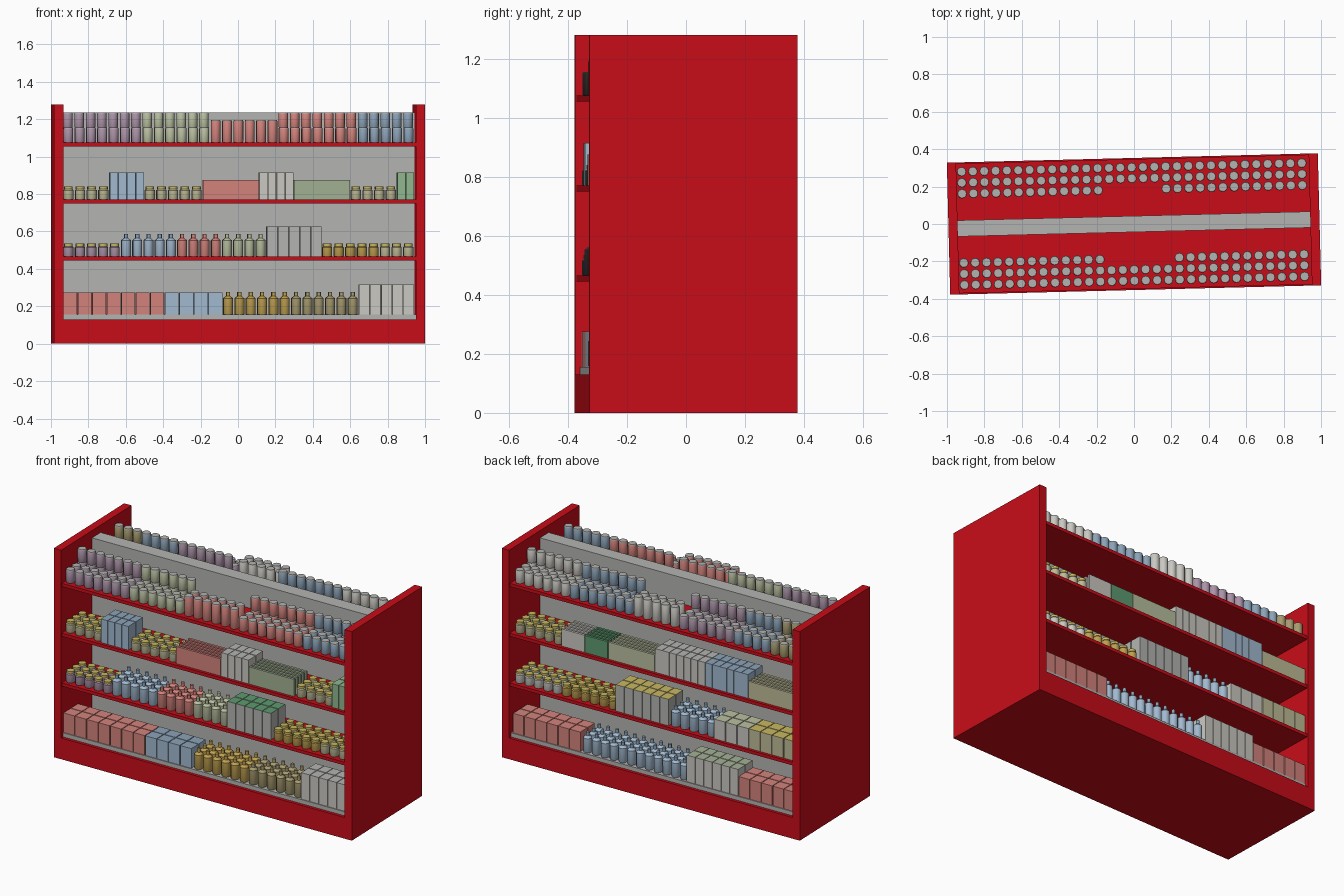
import bpy, bmesh, math
from mathutils import Matrix

if "Cube" in bpy.data.objects:
    bpy.data.objects.remove(bpy.data.objects["Cube"])

TURN = Matrix.Rotation(math.radians(1.45), 4, 'Z')   # whole unit stands slightly turned
HEX = dict(red='C80C18', steel='B4B4B2', purple='AC93A8', green='B9C0A0', coral='D3837C',
           blue='8CA3B8', sky='A3BAD0', tan='A89C70', white='CBC9C2', yellow='C8B860',
           amber='BFA050', leaf='90B890', moss='A3B094', grass='5E9A70', cream='C0BC98')


def material(name):
    if name in bpy.data.materials:
        return bpy.data.materials[name]
    m = bpy.data.materials.new(name)
    rgb = [int(HEX[name][i:i + 2], 16) / 255 for i in (0, 2, 4)]
    m.diffuse_color = [((c + .055) / 1.055) ** 2.4 if c > .04 else c / 12.92 for c in rgb] + [1]
    m.use_nodes = True
    m.node_tree.nodes["Principled BSDF"].inputs["Base Color"].default_value = m.diffuse_color
    return m


def box(bm, x, y, z, w, d, h):
    """Box centred on x and y, standing on z; its top uses the last material."""
    verts = bmesh.ops.create_cube(bm, size=1)['verts']
    for v in verts:
        v.co = (x + v.co.x * w, y + v.co.y * d, z + (v.co.z + 0.5) * h)
    for f in {f for v in verts for f in v.link_faces}:
        f.material_index = int(f.calc_center_median().z > z + h * 0.9)


def lathe(bm, x, y, z, profile, lid_from, n=12):
    """Turned solid; bands from index lid_from upwards use the second material."""
    rings = [[bm.verts.new((x + r * math.cos(math.tau * i / n), y + r * math.sin(math.tau * i / n), z + h))
              for i in range(n)] for r, h in profile]
    bm.faces.new(rings[0][::-1])
    bm.faces.new(rings[-1]).material_index = 1
    for k, (low, high) in enumerate(zip(rings, rings[1:])):
        for i in range(n):
            j = (i + 1) % n
            bm.faces.new((low[i], low[j], high[j], high[i])).material_index = int(k >= lid_from)


def finish(bm, name, colours, smooth=False):
    bm.transform(TURN)
    me = bpy.data.meshes.new(name)
    bm.to_mesh(me)
    bm.free()
    for c in colours:
        me.materials.append(material(c))
    ob = bpy.data.objects.new(name, me)
    bpy.context.collection.objects.link(ob)
    if smooth:
        bpy.ops.object.select_all(action='DESELECT')
        ob.select_set(True)
        bpy.context.view_layer.objects.active = ob
        bpy.ops.object.shade_smooth_by_angle(angle=math.radians(40))


def board(name, colour, x, z, w, d, h):
    bm = bmesh.new()
    box(bm, x, 0, z, w, d, h)
    finish(bm, name, [colour, colour])


# Shelving unit
INNER = 1.886
for s, n in ((-1, 'left'), (1, 'right')):
    board(n + '_side_panel', 'red', s * 0.9675, 0, 0.049, 0.706, 1.28)
board('base', 'red', 0, 0, INNER, 0.706, 0.13)
board('base_tray', 'steel', 0, 0.13, INNER, 0.67, 0.025)
board('centre_panel', 'steel', 0, 0.155, INNER, 0.086, 1.08)
for i in range(3):
    board(f'shelf_{i + 1}', 'red', 0, 0.445 + 0.305 * i, INNER, 0.694, 0.02)

# Kinds of goods: width of one item, height
KINDS = dict(can=(.061, .08), tall_can=(.061, .12), jar=(.062, .07), bottle=(.06, .122),
             box=(.046, .145), low_box=(.077, .12), carton=(.059, .162), pack=(.15, .105))


def goods(side, z, kind, x0, pitch, n, colour, top):
    h = KINDS[kind][1]
    r = min(0.026, pitch * 0.42)
    bm = bmesh.new()
    if kind == 'pack':                      # wide thin packs one behind another
        for k in range(5):
            box(bm, x0 + pitch * n / 2, side * (0.322 - k * 0.03), z, pitch * n - .004, .015, h)
        n = 0
    for i in range(n):
        x = x0 + pitch * (i + 0.5)
        if kind in ('box', 'low_box', 'carton'):        # two deep
            for k in range(2):
                box(bm, x, side * (0.295 - k * 0.075), z, pitch * .94, .07, h)
            continue
        for k in range(2 if kind == 'tall_can' else 3):  # round goods, up to three deep
            y = side * (0.303 - k * 0.059)
            body = [(r * .9, 0), (r, .005)]
            if kind == 'jar':
                lathe(bm, x, y, z, body + [(r, h * .72), (r * .75, h * .8), (r * .85, h * .8), (r * .85, h)], 3)
            elif kind == 'bottle':
                lathe(bm, x, y, z, body + [(r, h * .72), (r * .4, h * .82), (r * .4, h)], 3)
            else:                           # rear row of short cans is stacked double
                for t in range(2 if k == 2 else 1):
                    lathe(bm, x, y, z + t * h, body + [(r, h - .005), (r * .9, h)], 2)
    where = 'front' if side < 0 else 'back'
    finish(bm, f'{where}_{colour}_{kind}_group', [colour, top], 'can' in kind or kind in ('jar', 'bottle'))


def stock(side, z, *groups):
    """Fill one shelf from left to right, stretching the items to fit its length."""
    fit = 1.88 / sum(KINDS[k][0] * n for k, n, *_ in groups)
    x = -0.945
    for kind, n, colour, top in groups:
        pitch = KINDS[kind][0] * fit
        goods(side, z, kind, x, pitch, n, colour, top)
        x += pitch * n


LEVELS = BOTTOM, LOW, MID, HIGH = 0.155, 0.465, 0.77, 1.075

# Front face
stock(-1, HIGH, ('can', 7, 'purple', 'steel'), ('can', 6, 'green', 'steel'),
      ('tall_can', 6, 'coral', 'steel'), ('can', 7, 'coral', 'steel'), ('can', 5, 'blue', 'steel'))
stock(-1, MID, ('jar', 4, 'cream', 'yellow'), ('box', 4, 'sky', 'blue'), ('jar', 5, 'cream', 'yellow'),
      ('pack', 2, 'coral', 'coral'), ('box', 4, 'white', 'steel'), ('pack', 2, 'moss', 'moss'),
      ('jar', 4, 'cream', 'yellow'), ('box', 2, 'leaf', 'leaf'))
stock(-1, LOW, ('jar', 5, 'purple', 'yellow'), ('bottle', 5, 'sky', 'blue'), ('bottle', 4, 'coral', 'coral'),
      ('bottle', 4, 'green', 'green'), ('carton', 5, 'steel', 'grass'),
      ('jar', 5, 'amber', 'yellow'), ('jar', 3, 'cream', 'yellow'))
stock(-1, BOTTOM, ('low_box', 7, 'coral', 'coral'), ('low_box', 4, 'sky', 'blue'),
      ('bottle', 6, 'amber', 'amber'), ('bottle', 6, 'tan', 'tan'), ('carton', 5, 'white', 'steel'))

# Back face
stock(1, HIGH, ('can', 3, 'tan', 'steel'), ('can', 4, 'blue', 'steel'), ('can', 6, 'purple', 'steel'),
      ('tall_can', 5, 'white', 'steel'), ('can', 7, 'blue', 'steel'), ('can', 6, 'white', 'steel'))
stock(1, MID, ('pack', 2, 'cream', 'cream'), ('box', 6, 'sky', 'blue'), ('box', 7, 'white', 'steel'),
      ('pack', 2, 'green', 'green'), ('pack', 1, 'grass', 'grass'), ('pack', 1, 'white', 'white'),
      ('jar', 5, 'cream', 'yellow'))
stock(1, LOW, ('low_box', 4, 'cream', 'yellow'), ('low_box', 3, 'white', 'green'), ('bottle', 5, 'sky', 'blue'),
      ('carton', 6, 'steel', 'yellow'), ('jar', 6, 'amber', 'yellow'), ('jar', 5, 'white', 'yellow'))
stock(1, BOTTOM, ('low_box', 5, 'coral', 'coral'), ('carton', 6, 'white', 'moss'),
      ('bottle', 12, 'sky', 'blue'), ('low_box', 6, 'coral', 'coral'))
